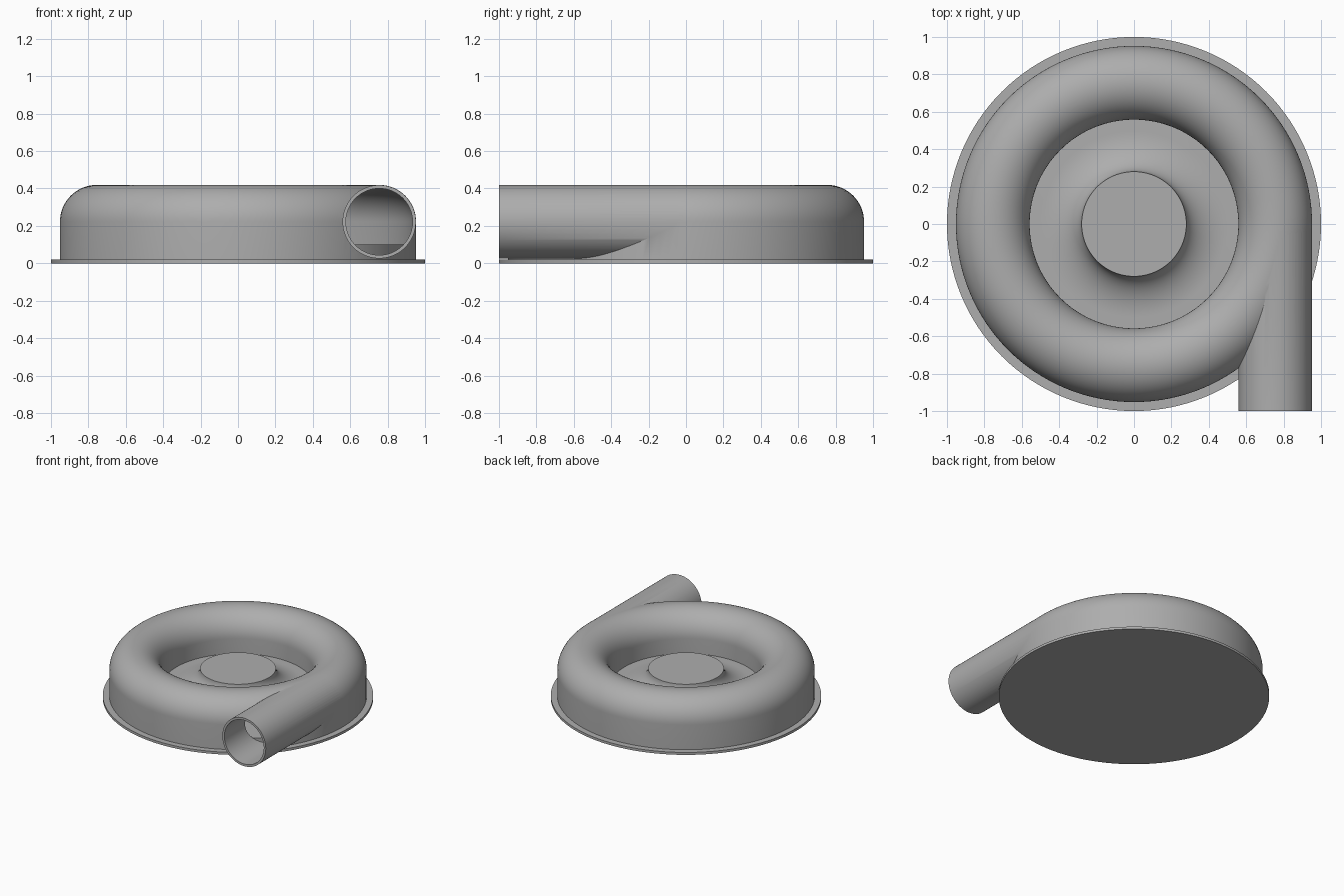
import bpy
import bmesh
from math import cos, sin, pi, radians
from mathutils import Matrix

cube = bpy.data.objects.get("Cube")
if cube:
    bpy.data.objects.remove(cube, do_unlink=True)

SEGMENTS = 128
RING, TUBE, WALL = 0.755, 0.197, 0.018   # volute centre radius, tube radius, shell
AXIS_Z, BASE_Z, PLATE_Z = 0.222, 0.02, 0.1

metal = bpy.data.materials.new("grey metal")
metal.use_nodes = True
grey = (0.42, 0.42, 0.42, 1)
metal.diffuse_color = grey
metal.node_tree.nodes["Principled BSDF"].inputs["Base Color"].default_value = grey


def make_object(name, bm):
    bmesh.ops.recalc_face_normals(bm, faces=bm.faces)
    mesh = bpy.data.meshes.new(name)
    bm.to_mesh(mesh)
    bm.free()
    mesh.materials.append(metal)
    obj = bpy.data.objects.new(name, mesh)
    bpy.context.collection.objects.link(obj)
    return obj


def revolve(name, profile, closed=False):
    """Spin an (r, z) profile about z; closed profiles form a ring."""
    bm = bmesh.new()
    verts = [bm.verts.new((r, 0, z)) for r, z in profile]
    pairs = list(zip(verts, verts[1:]))
    if closed:
        pairs.append((verts[-1], verts[0]))
    edges = [bm.edges.new(p) for p in pairs]
    bmesh.ops.spin(bm, geom=verts + edges, axis=(0, 0, 1), cent=(0, 0, 0),
                   angle=2 * pi, steps=SEGMENTS, use_merge=True)
    bmesh.ops.remove_doubles(bm, verts=bm.verts, dist=1e-5)
    return make_object(name, bm)


def pipe(name, radius, y_start, y_end):
    """Solid cylinder along y through the outlet axis."""
    bm = bmesh.new()
    place = Matrix.Translation((RING, (y_start + y_end) / 2, AXIS_Z))
    bmesh.ops.create_cone(bm, cap_ends=True, segments=96, radius1=radius, radius2=radius,
                          depth=y_end - y_start,
                          matrix=place @ Matrix.Rotation(radians(90), 4, "X"))
    return make_object(name, bm)


def arch(radius, bottom):
    """Ring section with straight sides and a half-round top."""
    arc = [(RING + radius * cos(pi * i / 32), AXIS_Z + radius * sin(pi * i / 32))
           for i in range(33)]
    return [(RING + radius, bottom)] + arc + [(RING - radius, bottom)]


def combine(target, tool, operation):
    mod = target.modifiers.new(operation.lower(), "BOOLEAN")
    mod.operation = operation
    mod.solver = "EXACT"
    mod.object = tool
    bpy.context.view_layer.objects.active = target
    bpy.ops.object.modifier_apply(modifier=mod.name)
    bpy.data.objects.remove(tool, do_unlink=True)


# Flat round base
base = revolve("base_disc", [(0, 0), (1, 0), (1, BASE_Z), (0, BASE_Z)])

# Hollow volute with a tangential outlet pipe
casing = revolve("volute_casing", arch(TUBE, BASE_Z), closed=True)
combine(casing, pipe("outlet_pipe", TUBE - 0.001, -1, 0), "UNION")
combine(casing, revolve("cavity", arch(TUBE - WALL, -0.1), closed=True), "DIFFERENCE")
combine(casing, pipe("outlet_bore", TUBE - WALL - 0.001, -1.1, 0), "DIFFERENCE")

# Back plate whose centre sweeps up into the hub
HUB_R, HUB_Z, FLARE_R = 0.28, 0.24, 0.5
flare = [(FLARE_R - (FLARE_R - HUB_R) * sin(pi / 2 * i / 16),
          HUB_Z - (HUB_Z - PLATE_Z) * cos(pi / 2 * i / 16)) for i in range(17)]
plate_r = RING + TUBE - WALL - 0.004
hub = revolve("hub_plate", [(0, BASE_Z), (plate_r, BASE_Z), (plate_r, PLATE_Z)]
              + flare + [(0, HUB_Z)])

# Smooth shading with crisp edges
bpy.ops.object.select_all(action="DESELECT")
for obj in (base, casing, hub):
    obj.select_set(True)
bpy.context.view_layer.objects.active = casing
bpy.ops.object.shade_smooth_by_angle(angle=radians(30))
